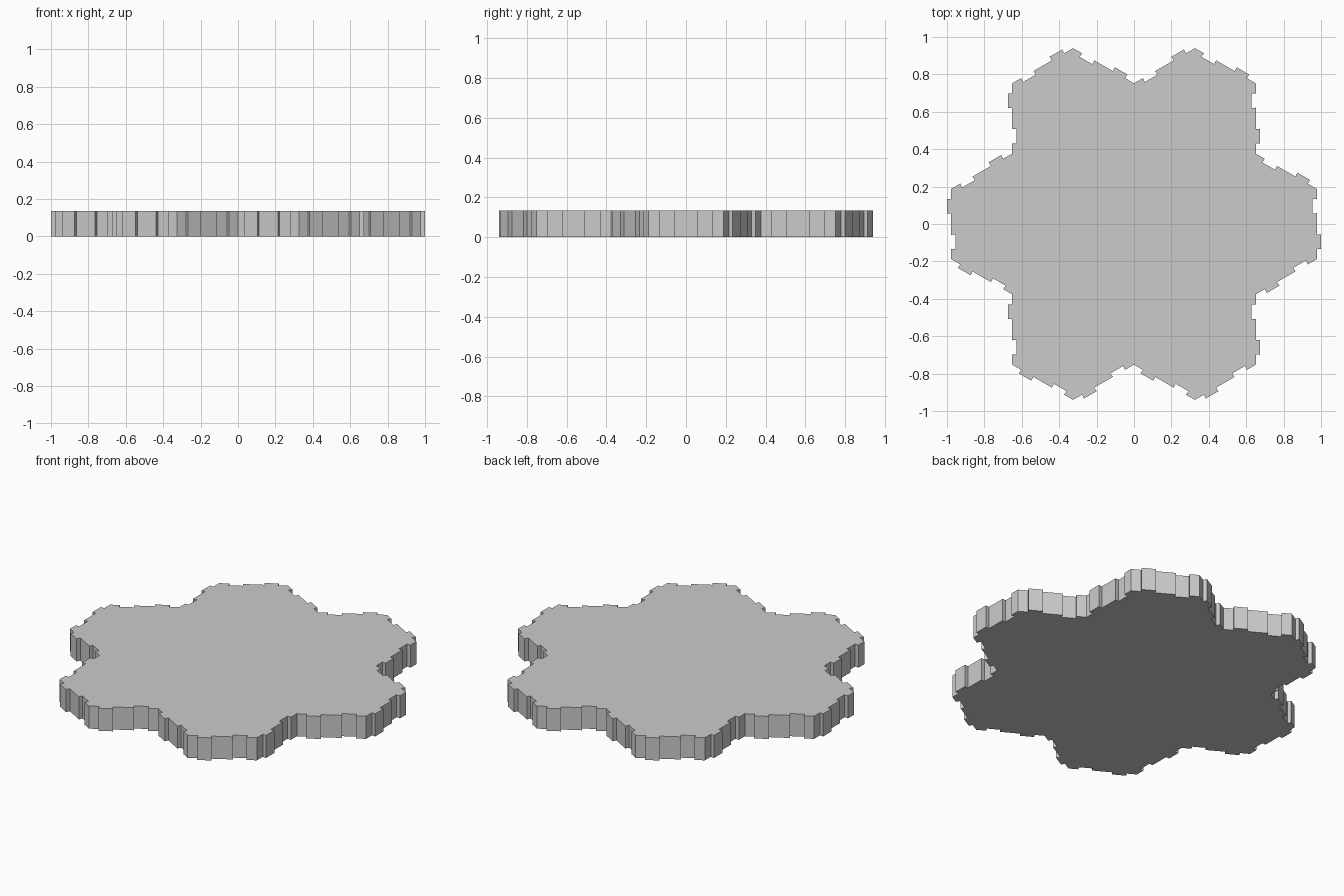
import bpy, bmesh, math
from mathutils import Vector

if "Cube" in bpy.data.objects:
    bpy.data.objects.remove(bpy.data.objects["Cube"])

A = 0.3257                      # apothem of one hexagonal cell
R = A * 2 / math.sqrt(3)        # side length of one cell
HEIGHT = 0.135
DEPTH = 1.0 - 3 * A             # how far tabs stick out
OFFSET = 0.095                  # tab / notch distance from edge middle
HALF = 0.0375                   # half width of tab at the edge line
FLARE = 0.002                   # slight dovetail


def polar(radius, degrees):
    t = math.radians(degrees)
    return Vector((radius * math.cos(t), radius * math.sin(t)))


# Outer corners: three per cell, six cells around the centre
corners = []
for k in range(6):
    centre = polar(2 * A, 60 * k)
    corners += [centre + polar(R, 60 * k + d) for d in (-90, -30, 30)]

# Each outer edge carries one tab, then one notch
outline = []
for i, start in enumerate(corners):
    end = corners[(i + 1) % len(corners)]
    along = (end - start).normalized()
    out = Vector((along.y, -along.x))
    mid = (start + end) / 2
    outline.append(start)
    for pos, depth in ((-OFFSET, DEPTH), (OFFSET, -DEPTH)):
        for s, d in ((-HALF, 0), (-HALF - FLARE, depth),
                     (HALF + FLARE, depth), (HALF, 0)):
            outline.append(mid + along * (pos + s) + out * d)

# Extrude the outline into the flat tile
bm = bmesh.new()
base = bm.faces.new([bm.verts.new((p.x, p.y, 0)) for p in outline])
res = bmesh.ops.extrude_face_region(bm, geom=[base], use_keep_orig=True)
top = [v for v in res["geom"] if isinstance(v, bmesh.types.BMVert)]
bmesh.ops.translate(bm, verts=top, vec=(0, 0, HEIGHT))
bmesh.ops.recalc_face_normals(bm, faces=bm.faces)
bmesh.ops.triangulate(bm, faces=[f for f in bm.faces if len(f.verts) > 4])

mesh = bpy.data.meshes.new("interlocking_tile")
bm.to_mesh(mesh)
bm.free()
tile = bpy.data.objects.new("interlocking_tile", mesh)
bpy.context.collection.objects.link(tile)
